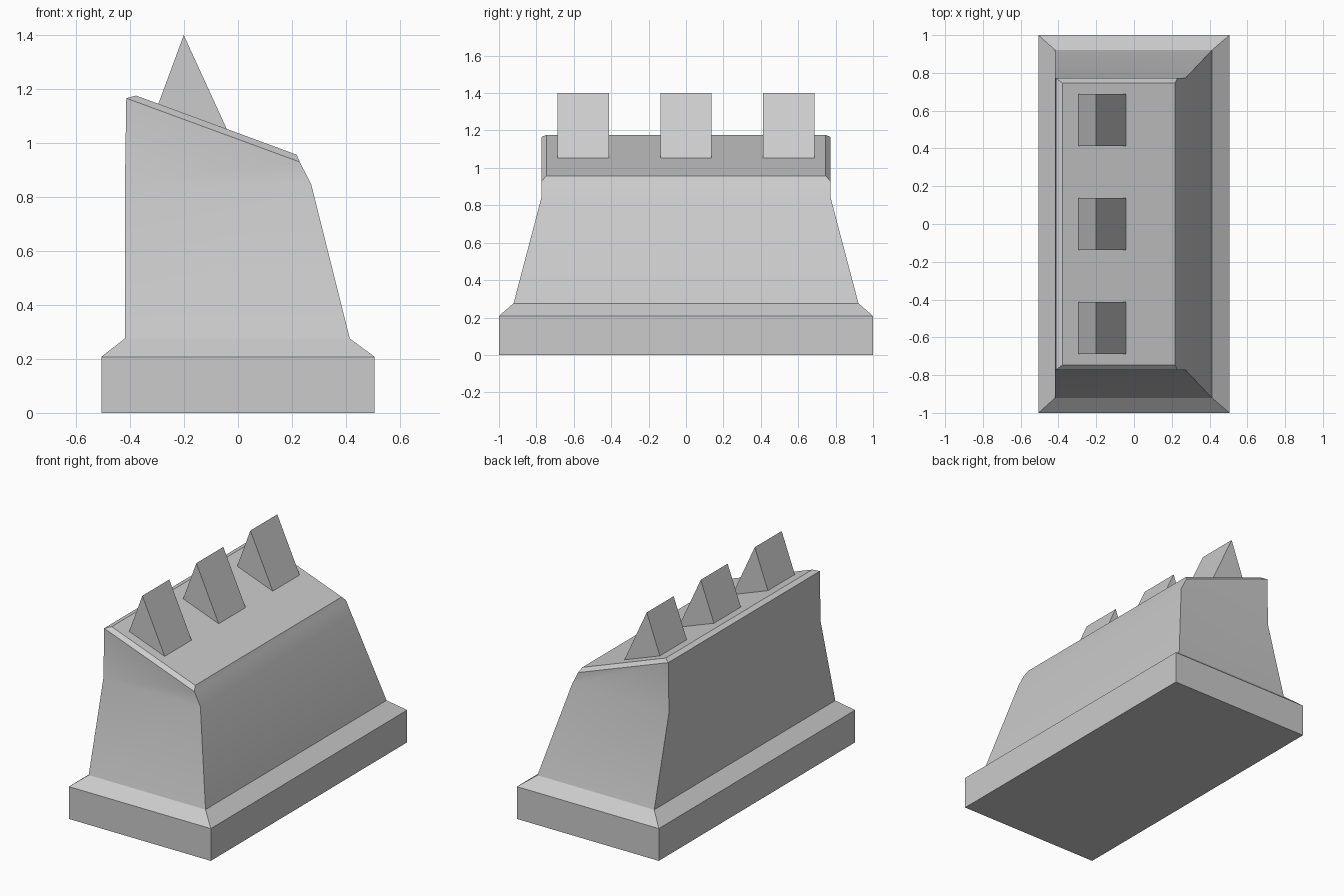
import bpy, math

if "Cube" in bpy.data.objects:
    bpy.data.objects.remove(bpy.data.objects["Cube"])


def make_object(name, verts, faces):
    mesh = bpy.data.meshes.new(name)
    mesh.from_pydata(verts, [], faces)
    mesh.update()
    obj = bpy.data.objects.new(name, mesh)
    bpy.context.collection.objects.link(obj)
    return obj


def loft(name, loops):
    """Join equal-sized vertex loops (counter-clockwise, bottom to top) and cap both ends."""
    n = len(loops[0])
    verts = [v for loop in loops for v in loop]
    faces = [tuple(reversed(range(n)))]
    for k in range(len(loops) - 1):
        a, b = k * n, (k + 1) * n
        for i in range(n):
            j = (i + 1) % n
            faces.append((a + i, a + j, b + j, b + i))
    faces.append(tuple(range(len(verts) - n, len(verts))))
    return make_object(name, verts, faces)


def ring(xl, zl, xr, zr, y):
    return [(xl, -y, zl), (xr, -y, zr), (xr, y, zr), (xl, y, zl)]


# Body: plinth, chamfer, tapering block and sloped, bevelled top
body = loft("body", [
    ring(-0.506, 0.0, 0.506, 0.0, 1.0),
    ring(-0.506, 0.208, 0.506, 0.208, 1.0),
    ring(-0.419, 0.276, 0.414, 0.276, 0.922),
    ring(-0.419, 0.845, 0.272, 0.845, 0.772),
    ring(-0.414, 1.166, 0.229, 0.930, 0.772),
    ring(-0.378, 1.176, 0.217, 0.957, 0.746),
])
bpy.context.view_layer.objects.active = body
body.select_set(True)
bpy.ops.object.shade_smooth_by_angle(angle=math.radians(30))

# Teeth: three triangular prisms standing on the slope
profile = [(-0.299, 1.135), (-0.036, 1.04), (-0.201, 1.4)]
for i, y in enumerate((-0.55, 0.0, 0.55)):
    h = 0.137
    loops = [[(x, y + s * h, z) for x, z in reversed(profile)] for s in (-1, 1)]
    loft(f"tooth_{i + 1}", loops)
